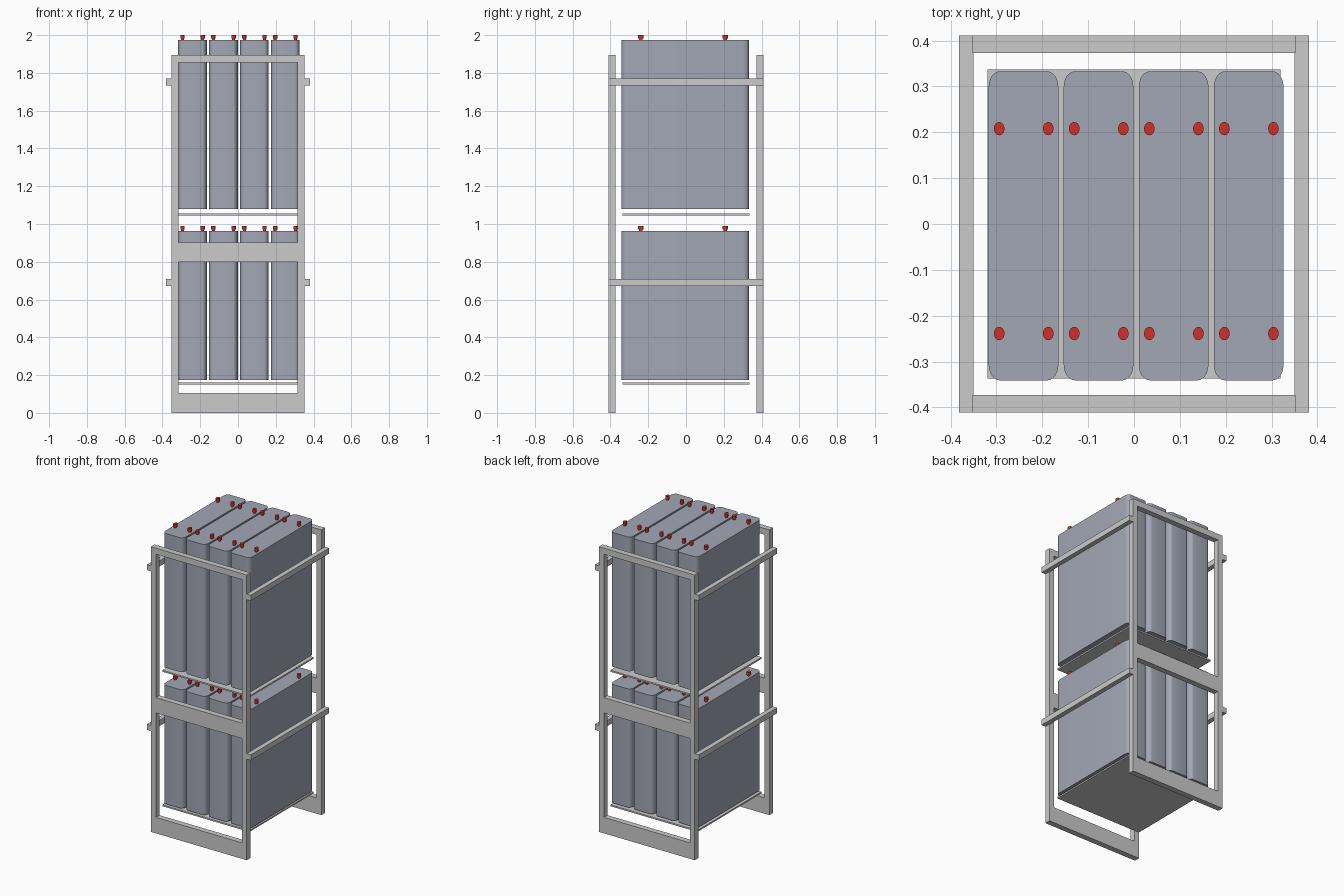
import bpy, bmesh, math

if "Cube" in bpy.data.objects:
    bpy.data.objects.remove(bpy.data.objects["Cube"])

def material(name, rgb):
    m = bpy.data.materials.new(name)
    m.diffuse_color = (*rgb, 1)
    m.use_nodes = True
    m.node_tree.nodes["Principled BSDF"].inputs["Base Color"].default_value = m.diffuse_color
    return m

CASE = material("case_blue_grey", (0.36, 0.39, 0.46))
RED = material("terminal_red", (0.62, 0.03, 0.02))

def add_object(name, bm, mat=None, smooth=False):
    bmesh.ops.recalc_face_normals(bm, faces=bm.faces)
    me = bpy.data.meshes.new(name)
    bm.to_mesh(me)
    bm.free()
    ob = bpy.data.objects.new(name, me)
    bpy.context.collection.objects.link(ob)
    if mat:
        me.materials.append(mat)
    if smooth:
        bpy.ops.object.select_all(action='DESELECT')
        ob.select_set(True)
        bpy.context.view_layer.objects.active = ob
        bpy.ops.object.shade_smooth_by_angle(angle=math.radians(35))
    return ob

def box(name, x0, x1, y0, y1, z0, z1):
    bm = bmesh.new()
    bmesh.ops.create_cube(bm, size=1)
    for v in bm.verts:
        v.co = ((x0 + x1) / 2 + v.co.x * (x1 - x0),
                (y0 + y1) / 2 + v.co.y * (y1 - y0),
                (z0 + z1) / 2 + v.co.z * (z1 - z0))
    return add_object(name, bm)

def extrude_profile(bm, pts, z0, z1):
    low = [bm.verts.new((x, y, z0)) for x, y in pts]
    high = [bm.verts.new((x, y, z1)) for x, y in pts]
    bm.faces.new(low[::-1])
    bm.faces.new(high)
    n = len(pts)
    for i in range(n):
        j = (i + 1) % n
        bm.faces.new((low[i], low[j], high[j], high[i]))

def rounded_case(name, cx, z0, z1):
    # Rounded rectangle outline, corners slightly longer in y
    hx, hy, rx, ry, cy, steps = 0.076, 0.337, 0.024, 0.034, -0.004, 6
    pts = []
    for k, (sx, sy) in enumerate(((1, 1), (-1, 1), (-1, -1), (1, -1))):
        for s in range(steps + 1):
            a = math.pi / 2 * (k + s / steps)
            pts.append((cx + sx * (hx - rx) + rx * math.cos(a),
                        cy + sy * (hy - ry) + ry * math.sin(a)))
    bm = bmesh.new()
    extrude_profile(bm, pts, z0, z1)
    add_object(name, bm, CASE, True)

def terminal(name, x, y, z0, z1):
    # Narrow neck below a wider elliptical cap
    bm = bmesh.new()
    zm = z0 + 0.008
    for rx, ry, a, b in ((0.008, 0.010, z0, zm), (0.0115, 0.0145, zm, z1)):
        pts = [(x + rx * math.cos(2 * math.pi * i / 24),
                y + ry * math.sin(2 * math.pi * i / 24)) for i in range(24)]
        extrude_profile(bm, pts, a, b)
    add_object(name, bm, RED, True)

def end_frame(name, side, z0, z1, rail_top):
    # Rectangular frame: outline with one opening, built as a ring
    y0, y1 = sorted((side * 0.373, side * 0.411))
    outer = [(-0.352, z0), (0.352, z0), (0.352, z1), (-0.352, z1)]
    inner = [(-0.316, rail_top), (0.316, rail_top), (0.316, z1 - 0.041), (-0.316, z1 - 0.041)]
    bm = bmesh.new()
    o0, o1, i0, i1 = ([bm.verts.new((x, y, z)) for x, z in ring]
                      for ring, y in ((outer, y0), (outer, y1), (inner, y0), (inner, y1)))
    for a in range(4):
        b = (a + 1) % 4
        for p, q in ((o0, i0), (i0, i1), (i1, o1), (o1, o0)):
            bm.faces.new((p[a], p[b], q[b], q[a]))
    add_object(name, bm)

# tier: frame bottom, frame top, bottom rail top, side bar z, tray z, case z, lid seam, lid top, terminal top
TIERS = {
    "lower": (0.0, 0.841, 0.106, 0.671, 0.151, 0.175, 0.913, 0.963, 0.99),
    "upper": (0.841, 1.896, 0.902, 1.732, 1.045, 1.080, 1.922, 1.973, 2.0),
}
for tier, (f0, f1, rail, bar, tray, c0, seam, lid, top) in TIERS.items():
    # Rack
    for end, side in (("front", -1), ("back", 1)):
        end_frame(f"{tier}_{end}_frame", side, f0, f1, rail)
    for label, side in (("left", -1), ("right", 1)):
        x0, x1 = sorted((side * 0.350, side * 0.382))
        box(f"{tier}_{label}_side_bar", x0, x1, -0.411, 0.411, bar, bar + 0.037)
    box(f"{tier}_tray", -0.32, 0.32, -0.337, 0.337, tray, tray + 0.010)
    # Battery cells with lids and four terminals each
    for i in range(4):
        cx = -0.241 + i * 0.1637
        rounded_case(f"{tier}_battery_{i + 1}_case", cx, c0, seam)
        rounded_case(f"{tier}_battery_{i + 1}_lid", cx, seam, lid)
        for j, (dx, y) in enumerate(((-0.053, -0.239), (0.054, -0.239), (-0.053, 0.208), (0.054, 0.208))):
            terminal(f"{tier}_battery_{i + 1}_terminal_{j + 1}", cx + dx, y, lid, top)
